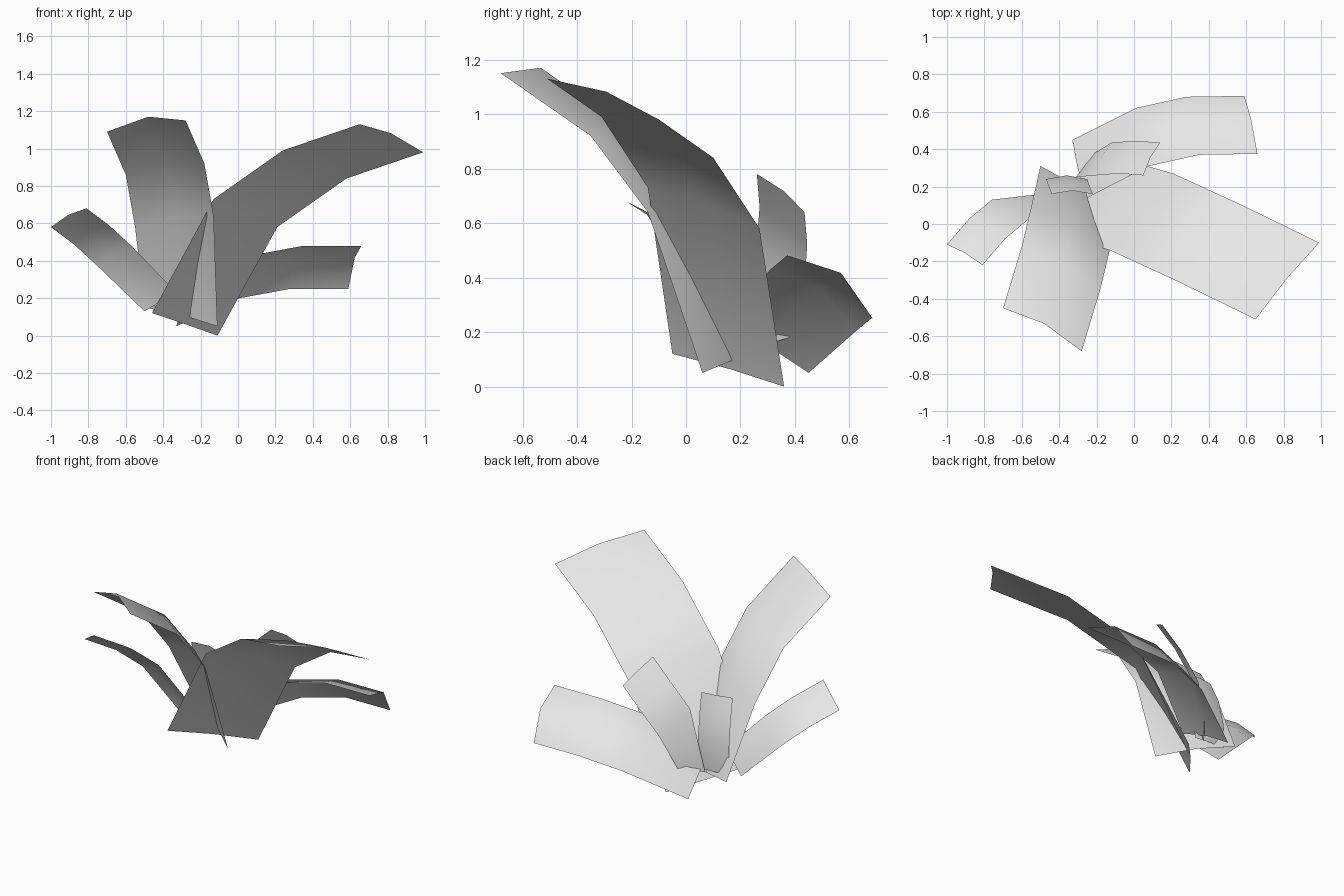
import bpy
import bmesh
from mathutils import Vector

default_cube = bpy.data.objects.get("Cube")
if default_cube:
    bpy.data.objects.remove(default_cube, do_unlink=True)

# One plain grey for every leaf
grey = bpy.data.materials.new("light_grey")
grey.use_nodes = True
shade = (0.8, 0.8, 0.8, 1.0)
grey.diffuse_color = shade
grey.node_tree.nodes["Principled BSDF"].inputs["Base Color"].default_value = shade


def make_leaf(name, edge, base_across, across, bulge):
    """Sweep a raised cross-section along one edge of the leaf."""
    edge = [Vector(p) for p in edge]
    bm = bmesh.new()
    rows = []
    for i, point in enumerate(edge):
        side = Vector(across if i else base_across)
        before = edge[max(i - 1, 0)]
        after = edge[min(i + 1, len(edge) - 1)]
        normal = (after - before).cross(side).normalized()
        lift = bulge if i else bulge * 0.3
        middle = point + side / 2 + normal * lift
        rows.append([bm.verts.new(p) for p in (point, middle, point + side)])
    # Join neighbouring rows with quads
    for low, high in zip(rows, rows[1:]):
        for k in range(len(low) - 1):
            bm.faces.new((low[k], high[k], high[k + 1], low[k + 1]))
    bmesh.ops.recalc_face_normals(bm, faces=bm.faces)
    if sum(f.normal.z for f in bm.faces) < 0:
        bmesh.ops.reverse_faces(bm, faces=bm.faces)
    for face in bm.faces:
        face.smooth = True
    mesh = bpy.data.meshes.new(name)
    bm.to_mesh(mesh)
    bm.free()
    mesh.materials.append(grey)
    leaf = bpy.data.objects.new(name, mesh)
    bpy.context.collection.objects.link(leaf)
    return leaf


# Broad leaf arching to the left and forward
make_leaf("large_left_leaf",
          edge=[(-.46, -.05, .12), (-.13, -.14, .73), (.24, -.31, .99), (.65, -.51, 1.13)],
          base_across=(.35, .41, -.12), across=(.34, .41, -.15), bulge=.03)

# Tall leaf arching straight forward
make_leaf("tall_front_leaf",
          edge=[(-.5, .31, .15), (-.55, .09, .58), (-.6, -.12, .86), (-.7, -.45, 1.09)],
          base_across=(.39, -.25, -.1), across=(.42, -.23, .06), bulge=.06)

# Narrow leaf reaching to the right
make_leaf("narrow_right_leaf",
          edge=[(-.5, .16, .13), (-.76, .13, .38), (-.88, .03, .49), (-1, -.11, .58)],
          base_across=(.17, -.1, .1), across=(.19, -.11, .1), bulge=.02)

# Low leaf sweeping out behind
make_leaf("low_back_leaf",
          edge=[(-.25, .14, .22), (.08, .31, .43), (.35, .37, .48), (.66, .375, .48)],
          base_across=(-.08, .31, -.17), across=(-.07, .31, -.23), bulge=.065)

# Small curled leaf at the back
make_leaf("small_back_leaf",
          edge=[(-.31, .25, .14), (-.21, .26, .52), (-.08, .27, .66), (.05, .26, .78)],
          base_across=(.1, .13, .04), across=(.09, .175, -.14), bulge=.015)

# Short upright leaf in the centre
make_leaf("short_upright_leaf",
          edge=[(-.47, .24, .16), (-.47, .24, .32), (-.46, .21, .48), (-.44, .16, .61)],
          base_across=(.21, 0, -.01), across=(.22, 0, -.02), bulge=.02)
